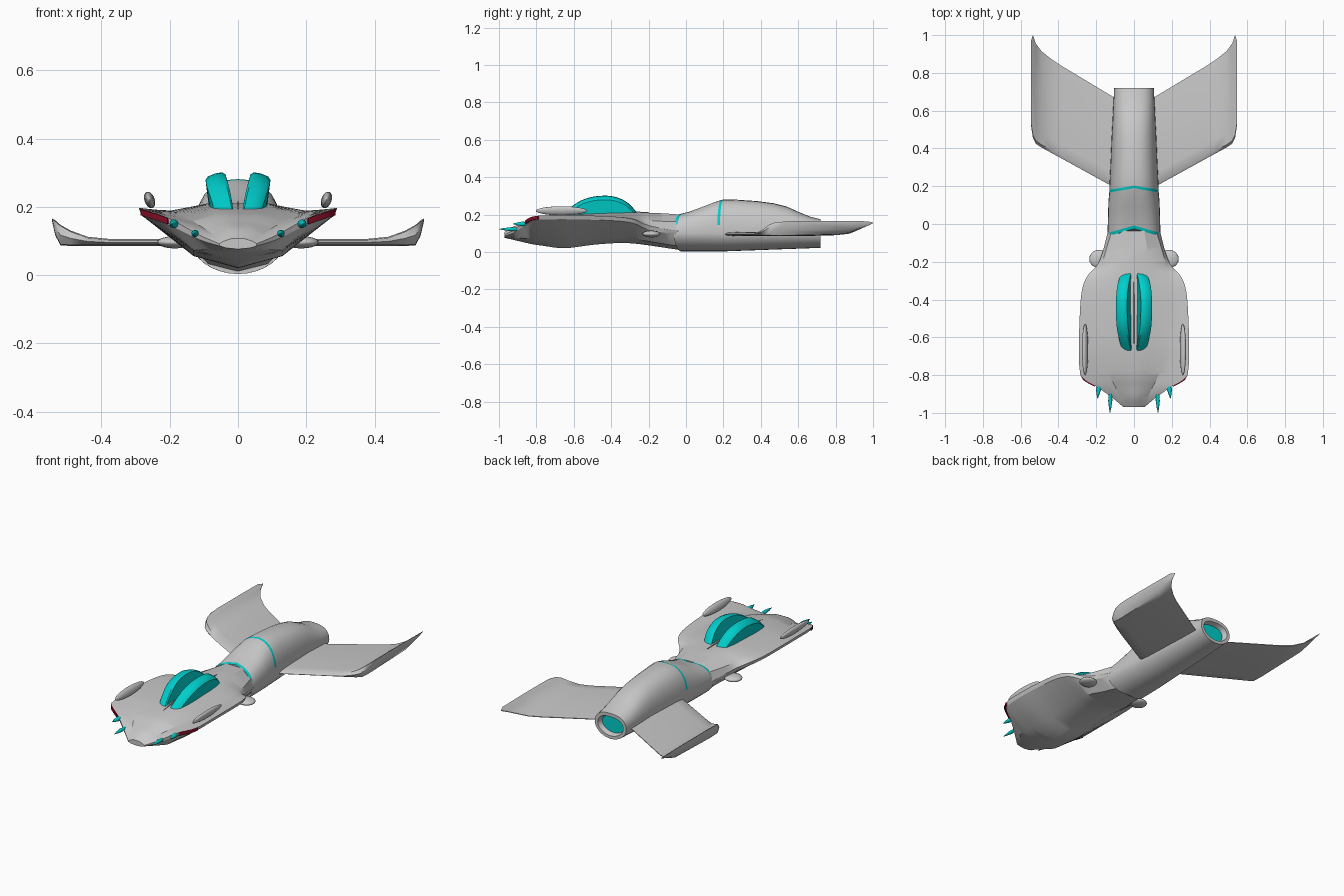
import bpy, bmesh, math
from mathutils import Vector

if "Cube" in bpy.data.objects:
    bpy.data.objects.remove(bpy.data.objects["Cube"])


def material(name, rgb):
    m = bpy.data.materials.new(name)
    m.diffuse_color = (*rgb, 1)
    m.use_nodes = True
    m.node_tree.nodes["Principled BSDF"].inputs["Base Color"].default_value = m.diffuse_color
    return m


GREY = material("hull grey", (0.58, 0.58, 0.58))
TEAL = material("glowing teal", (0.0, 0.62, 0.6))
RED = material("dark red", (0.22, 0.004, 0.02))


def finish(bm, name, mats, angle=35):
    bmesh.ops.recalc_face_normals(bm, faces=bm.faces[:])
    me = bpy.data.meshes.new(name)
    bm.to_mesh(me)
    bm.free()
    ob = bpy.data.objects.new(name, me)
    bpy.context.collection.objects.link(ob)
    for m in mats:
        me.materials.append(m)
    bpy.ops.object.select_all(action='DESELECT')
    ob.select_set(True)
    bpy.context.view_layer.objects.active = ob
    bpy.ops.object.shade_smooth_by_angle(angle=math.radians(angle))
    return ob


def loft(name, rings, mats, rule=None, angle=35):
    """Skin closed rings of points; rule(ring index, face centre) picks the colour."""
    bm = bmesh.new()
    vs = [[bm.verts.new(p) for p in r] for r in rings]
    n = len(vs[0])
    for i in range(len(vs) - 1):
        for j in range(n):
            k = (j + 1) % n
            f = bm.faces.new((vs[i][j], vs[i][k], vs[i + 1][k], vs[i + 1][j]))
            if rule:
                f.material_index = rule(i, f.calc_center_median())
    bm.faces.new(vs[0])
    f = bm.faces.new(vs[-1])
    if rule:
        f.material_index = rule(len(vs) - 1, f.calc_center_median())
    return finish(bm, name, mats, angle)


def smooth(rings, steps=4):
    """Catmull-Rom interpolation between neighbouring rings."""
    out = []
    for i in range(len(rings) - 1):
        a, b = rings[max(i - 1, 0)], rings[i]
        c, d = rings[i + 1], rings[min(i + 2, len(rings) - 1)]
        for s in range(steps):
            t = s / steps
            out.append([0.5 * (2 * q + (r - p) * t + (2 * p - 5 * q + 4 * r - u) * t * t
                               + (3 * q - p - 3 * r + u) * t ** 3)
                        for p, q, r, u in zip(a, b, c, d)])
    return out + [rings[-1]]


def hull_ring(y, top, cx, cz, ex, ez, keel):
    """Hull section from its top, body crease (cx, cz), flap edge (ex, ez) and keel."""
    crease, edge = Vector((cx, y, cz)), Vector((ex, y, ez))
    half = [Vector((cx * .47, y, top)), crease, crease.lerp(edge, .4), edge,
            Vector((ex * .97, y, ez - min(.022, .13 * ex))),
            Vector((min(.13, .62 * ex), y, keel + .2 * (ez - keel)))]
    return ([Vector((0, y, top))] + half + [Vector((0, y, keel))]
            + [Vector((-p.x, y, p.z)) for p in reversed(half)])


# Front hull
front = [(-.97, .107, .04, .1, .055, .092, .076), (-.92, .137, .07, .118, .115, .118, .064),
         (-.86, .157, .1, .137, .2, .165, .05), (-.82, .17, .12, .15, .265, .188, .041),
         (-.77, .181, .14, .163, .288, .195, .034), (-.65, .195, .172, .182, .291, .197, .02),
         (-.5, .204, .192, .188, .288, .194, .038), (-.36, .209, .193, .189, .277, .187, .048),
         (-.28, .21, .185, .182, .25, .175, .045), (-.22, .21, .17, .172, .197, .148, .038),
         (-.15, .208, .152, .165, .167, .13, .028), (-.03, .2, .115, .162, .136, .11, .01)]
loft("front_hull", smooth([hull_ring(*row) for row in front]), [GREY], angle=28)


# Neck and rear fuselage with chevron stripes and a recessed engine
def oval(y, w, top, bottom, chevron=0.0, mid=.1, n=32):
    pts = []
    for i in range(n):
        a = 2 * math.pi * i / n
        c, s = math.cos(a), math.sin(a)
        e = .85 if s > 0 else 1.1
        x = w * math.copysign(abs(c) ** (.8 if s > 0 else 1), c)
        z = mid + (top - mid if s > 0 else mid - bottom) * math.copysign(abs(s) ** e, s)
        pts.append(Vector((x, y - chevron * abs(x) / w, z)))
    return pts


spec = [(-.025, .138, .203), (-.008, .139, .208), (.03, .139, .218), (.1, .137, .245),
        (.15, .135, .265), (.19, .131, .278), (.203, .131, .281), (.28, .127, .279),
        (.38, .122, .272), (.47, .118, .26), (.54, .114, .242), (.6, .111, .215),
        (.66, .108, .19), (.72, .105, .175)]
rings = [oval(y, w, t, .003 + .0366 * max(0, y - .2), max(0, .04 - .09 * max(y, 0)))
         for y, w, t in spec]
rings += [oval(.72, .085, .155, .04), oval(.69, .075, .145, .048)]
loft("rear_fuselage", rings, [GREY, TEAL],
     lambda i, c: int((i in (0, 5) and c.z > .14) or i == len(rings) - 1))

# Wings: x, leading y, trailing y, top z, bottom z, trailing-edge z
wing = [(.08, .18, .655, .106, .085, .09), (.38, .345, .835, .106, .085, .095),
        (.44, .378, .875, .112, .085, .1), (.49, .405, .915, .13, .085, .117),
        (.52, .425, .955, .147, .087, .135), (.535, .455, 1.0, .16, .115, .155),
        (.545, .52, .97, .166, .158, .162)]
# Canopy: y, top height, width factor
canopy = [(-.68, .185, .75), (-.61, .245, .92), (-.54, .284, 1), (-.46, .3, 1),
          (-.38, .295, 1), (-.31, .262, .95), (-.25, .195, .75)]


def ellipsoid(name, centre, radii, lean, mat):
    bm = bmesh.new()
    bmesh.ops.create_uvsphere(bm, u_segments=20, v_segments=12, radius=1)
    ob = finish(bm, name, [mat], 60)
    ob.location, ob.scale, ob.rotation_euler = centre, radii, (0, lean, 0)


def spike(name, base, tip, r):
    """Tapered round prong from base to tip."""
    base, tip = Vector(base), Vector(tip)
    rows = []
    for t, k in ((0, .8), (.35, 1), (.7, .6), (1, .08)):
        c = base.lerp(tip, t)
        rows.append([c + Vector((r * k * math.cos(a), 0, r * k * math.sin(a)))
                     for a in (i * math.pi / 5 for i in range(10))])
    loft(name, rows, [TEAL], angle=50)


for s, side in ((1, "right"), (-1, "left")):
    rows = []
    for x, y0, y1, zt, zb, ze in wing:
        d = y1 - y0
        zl = (zt + zb) / 2
        rows.append([Vector((s * x, y0 + d * f, z)) for f, z in
                     ((0, zl), (.03, zt - .003), (.15, zt), (.6, zt), (1, ze + .002),
                      (1, ze - .002), (.8, zb + (ze - zb) * .2), (.15, zb), (.03, zb + .003))])
    loft("wing_" + side, rows, [GREY], angle=40)

    rows = []
    for y, h, w in canopy:
        k = max(0, (h - .2) / .1)
        prof = ((.012, .18), (.012 + .024 * k, h - .006), (.018 + .028 * k, h),
                (.05 + .015 * k, h - .003), (.068 + .02 * k, h - .012),
                (.077 + .018 * k, h - .022), (.08, .16))
        rows.append([Vector((s * (.012 + (x - .012) * w), y, z)) for x, z in prof])
    loft("canopy_" + side, smooth(rows), [TEAL], angle=40)

    # Top side pods and small lower fins
    ellipsoid("side_pod_" + side, (s * .259, -.665, .22), (.015, .138, .025), s * .35, GREY)
    ellipsoid("lower_fin_" + side, (s * .185, -.185, .096), (.052, .048, .018), 0, GREY)

    # Front prongs
    spike("inner_prong_" + side, (s * .125, -.9, .122), (s * .127, -1.0, .122), .011)
    spike("outer_prong_" + side, (s * .185, -.85, .15), (s * .193, -.925, .15), .013)

    # Red strip along the flap front edge
    rows = []
    for x, y, z in ((.205, -.858, .158), (.235, -.843, .169), (.268, -.822, .179), (.284, -.79, .184)):
        rows.append([Vector((s * (x + a * .002), y - a * .004, z + b * .009))
                     for a, b in ((1, 1), (1, -1), (-1, -1), (-1, 1))])
    loft("red_strip_" + side, rows, [RED])

# Thin spine between the canopies
rows = [[Vector((x, y, z)) for x, z in ((-w, .15), (0, h), (w, .15))]
        for y, w, h in ((-.8, .004, .174), (-.6, .01, .21), (-.4, .012, .222), (-.2, .006, .213))]
loft("canopy_spine", rows, [GREY])
